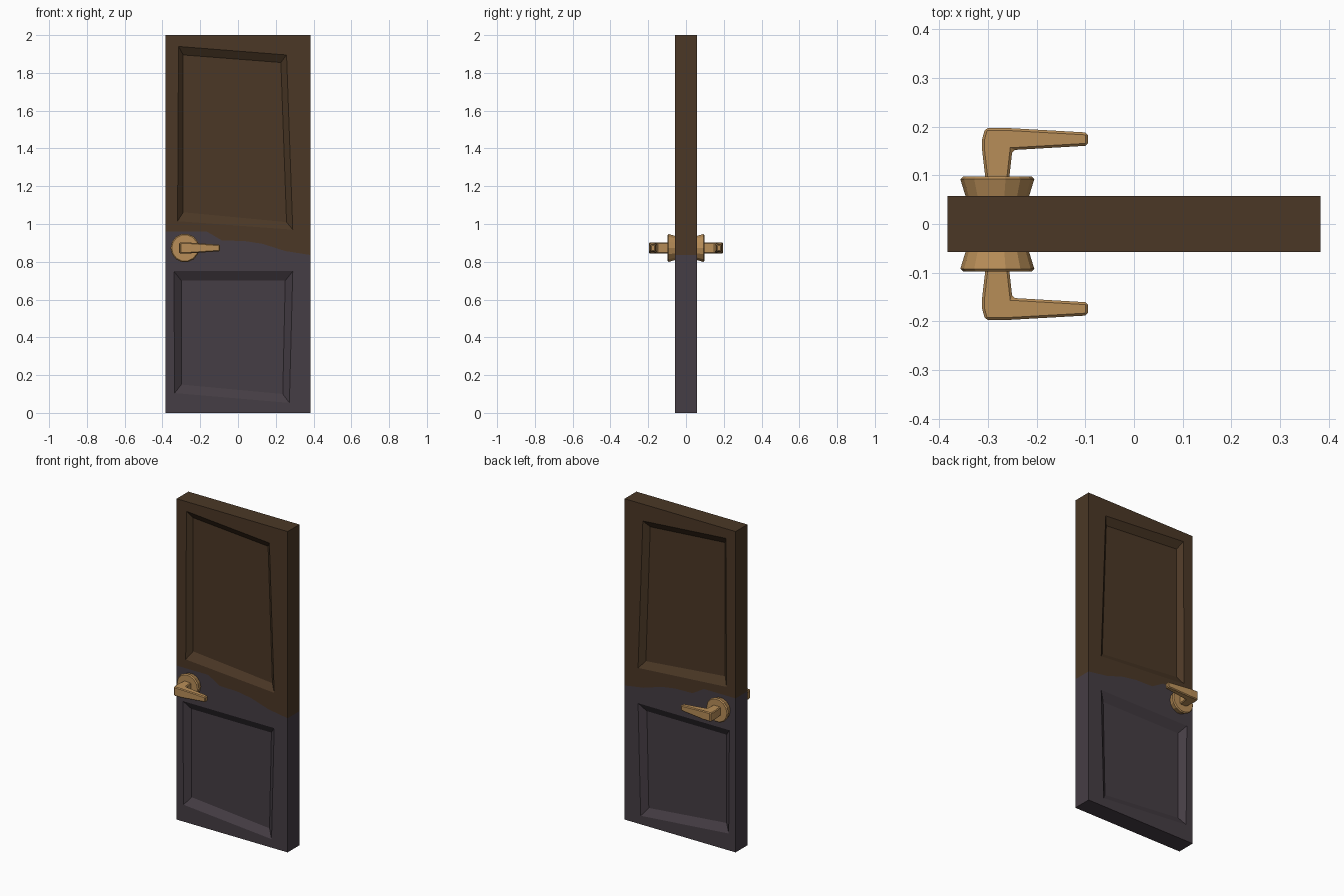
import bpy, bmesh, math
from mathutils import Matrix, Vector

if "Cube" in bpy.data.objects:
    bpy.data.objects.remove(bpy.data.objects["Cube"])


def material(name, rgb):
    m = bpy.data.materials.new(name)
    m.diffuse_color = (*rgb, 1)
    m.use_nodes = True
    m.node_tree.nodes["Principled BSDF"].inputs["Base Color"].default_value = m.diffuse_color
    return m


brown = material("dark brown wood", (0.070, 0.039, 0.019))
grey = material("purple grey paint", (0.060, 0.047, 0.058))
brass = material("brass", (0.48, 0.27, 0.098))


def finish(bm, name, mats):
    bmesh.ops.remove_doubles(bm, verts=bm.verts, dist=1e-5)
    bmesh.ops.recalc_face_normals(bm, faces=bm.faces)
    me = bpy.data.meshes.new(name)
    bm.to_mesh(me)
    bm.free()
    for m in mats:
        me.materials.append(m)
    ob = bpy.data.objects.new(name, me)
    bpy.context.collection.objects.link(ob)
    return ob


# Door slab: two colours meeting at a wavy line, one recessed panel in each
W, T, DEPTH = 0.383, 0.058, 0.03
split = [(-W, 0.96), (-0.165, 0.96), (-0.085, 0.913), (0.035, 0.91),
         (0.13, 0.895), (0.25, 0.857), (W, 0.836)]
upper_rim = [(-0.315, 1.94), (0.257, 1.895), (0.29, 0.97), (-0.32, 1.015)]
upper_bed = [(-0.29, 1.895), (0.227, 1.855), (0.257, 1.01), (-0.29, 1.062)]
lower_rim = [(-0.34, 0.75), (0.29, 0.75), (0.272, 0.053), (-0.335, 0.105)]
lower_bed = [(-0.30, 0.70), (0.25, 0.70), (0.237, 0.10), (-0.30, 0.15)]


def ring(bm, pts, y):
    return [bm.verts.new((x, y, z)) for x, z in pts]


def loop_edges(bm, vs):
    return [bm.edges.new((vs[i], vs[(i + 1) % len(vs)])) for i in range(len(vs))]


def door_half(bm, end_z, rim, bed, mat):
    outline = split + [(W, end_z), (-W, end_z)]
    faces, outer = [], []
    for s in (-1, 1):
        o, r = ring(bm, outline, s * T), ring(bm, rim, s * T)
        b = ring(bm, bed, s * (T - DEPTH))
        fill = bmesh.ops.triangle_fill(
            bm, edges=loop_edges(bm, o) + loop_edges(bm, r),
            use_beauty=True, normal=(0, s, 0))
        faces += [g for g in fill["geom"] if isinstance(g, bmesh.types.BMFace)]
        faces += [bm.faces.new((r[i], r[(i + 1) % 4], b[(i + 1) % 4], b[i]))
                  for i in range(4)]
        faces.append(bm.faces.new(b))
        outer.append(o)
    a, c = outer
    n = len(outline)
    for i in range(len(split) - 1, n):      # edge faces, not along the split
        j = (i + 1) % n
        faces.append(bm.faces.new((a[i], a[j], c[j], c[i])))
    for f in faces:
        f.material_index = mat


bm = bmesh.new()
door_half(bm, 2.0, upper_rim, upper_bed, 0)
door_half(bm, 0.0, lower_rim, lower_bed, 1)
finish(bm, "door_slab", [brown, grey])

# Handles on both sides: flared round rose plus a tapered lever
HX, HZ, SIDES = -0.281, 0.873, 14
rose = [(0.05, 0.063), (0.092, 0.076), (0.098, 0.070)]
lever = [(-0.305, 0.09), (-0.312, 0.15), (-0.312, 0.175), (-0.306, 0.197),
         (-0.255, 0.197), (-0.095, 0.188), (-0.095, 0.161),
         (-0.25, 0.152), (-0.257, 0.09)]

for s, side in ((-1, "front"), (1, "back")):
    bm = bmesh.new()
    rings = []
    for y, r in rose:
        angles = [2 * math.pi * k / SIDES for k in range(SIDES)]
        rings.append(ring(bm, [(HX + r * math.cos(t), HZ + r * math.sin(t))
                               for t in angles], s * y))
    for p, q in zip(rings, rings[1:]):
        for k in range(SIDES):
            m = (k + 1) % SIDES
            bm.faces.new((p[k], p[m], q[m], q[k]))
    bm.faces.new(rings[0])
    bm.faces.new(rings[-1])
    finish(bm, side + "_handle_rose", [brass])

    bm = bmesh.new()
    layers = []
    for up in (-1, 1):
        vs = []
        for x, y in lever:
            h = 0.028 if x < -0.2 else 0.017   # thinner towards the tip
            vs.append(bm.verts.new((x, s * y, HZ + up * h)))
        layers.append(vs)
        bm.faces.new(vs)
    lo, hi = layers
    for i in range(len(lever)):
        j = (i + 1) % len(lever)
        bm.faces.new((lo[i], lo[j], hi[j], hi[i]))
    ob = finish(bm, side + "_handle_lever", [brass])
    bev = ob.modifiers.new("chamfer", "BEVEL")
    bev.width = 0.005
    bev.segments = 1
    bev.limit_method = "ANGLE"
    bev.angle_limit = math.radians(50)
